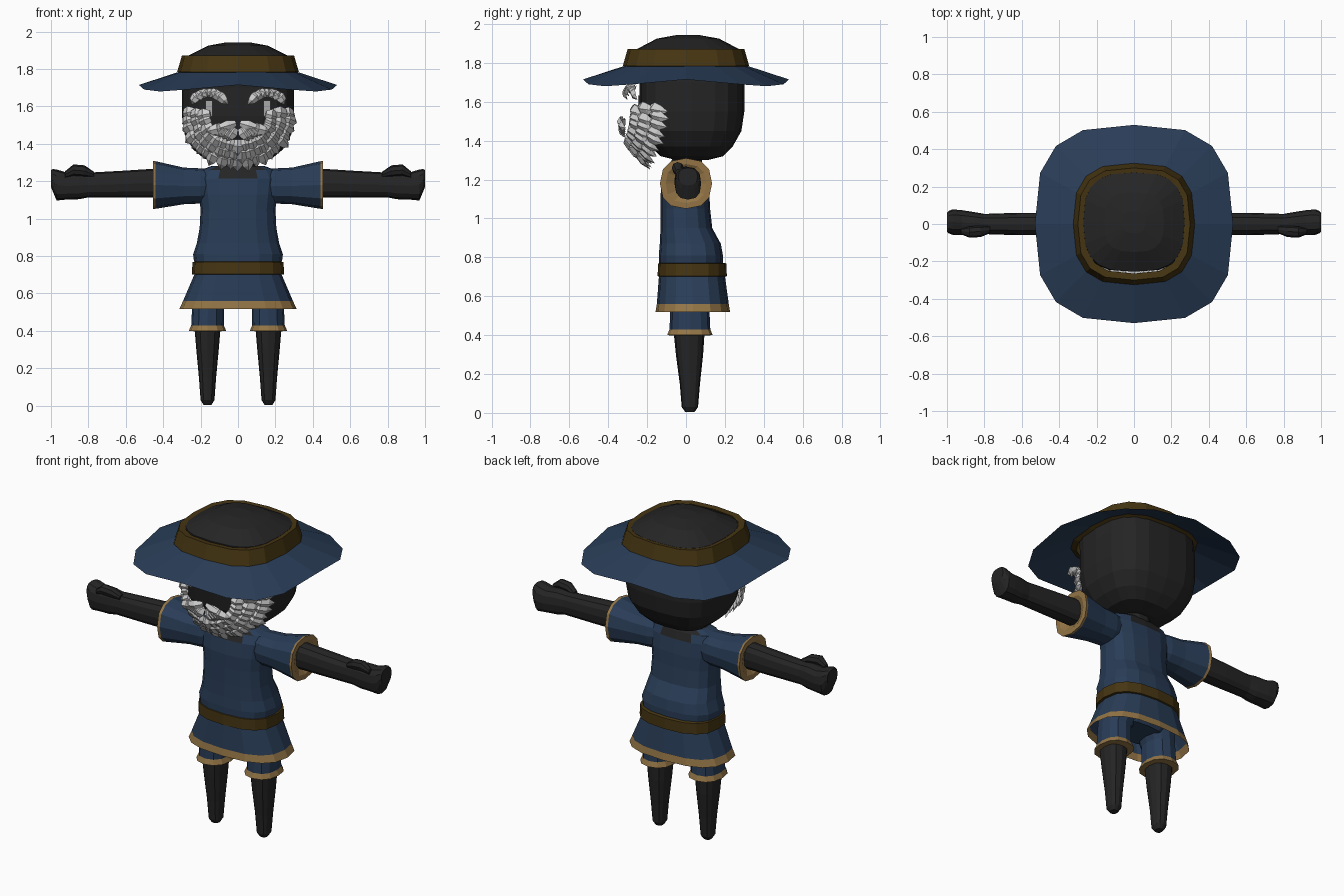
import bpy, bmesh, math, random
from mathutils import Vector

random.seed(4)
cube = bpy.data.objects.get("Cube")
if cube:
    bpy.data.objects.remove(cube)


def material(name, rgb):
    m = bpy.data.materials.new(name)
    m.use_nodes = True
    m.diffuse_color = (*rgb, 1)
    node = next(n for n in m.node_tree.nodes if n.type == 'BSDF_PRINCIPLED')
    node.inputs["Base Color"].default_value = (*rgb, 1)
    return m


BLUE = material("blue cloth", (0.022, 0.046, 0.095))
BLACK = material("black skin", (0.018, 0.018, 0.018))
BROWN = material("brown leather", (0.06, 0.035, 0.006))
TAN = material("tan trim", (0.29, 0.175, 0.06))
HAIR = material("white hair", (0.62, 0.62, 0.62))
EYE = material("grey eye", (0.4, 0.4, 0.4))


def finish(name, bm, mats):
    bmesh.ops.recalc_face_normals(bm, faces=bm.faces)
    mesh = bpy.data.meshes.new(name)
    bm.to_mesh(mesh)
    bm.free()
    for m in mats:
        mesh.materials.append(m)
    obj = bpy.data.objects.new(name, mesh)
    bpy.context.collection.objects.link(obj)
    return obj


def power(v, n):
    return math.copysign(abs(v) ** (2 / n), v)


def loft(name, rings, mats, bands=None, sides=16, n=2.6, axis='z', caps=True):
    """Rings are (position along axis, centre u, centre v, radius u, radius v)."""
    bm = bmesh.new()
    loops = []
    for p, cu, cv, ru, rv in rings:
        loop = []
        for i in range(sides):
            a = math.tau * i / sides
            u, v = cu + ru * power(math.cos(a), n), cv + rv * power(math.sin(a), n)
            loop.append(bm.verts.new((u, v, p) if axis == 'z' else (p, u, v)))
        loops.append(loop)
    for k in range(len(loops) - 1):
        for i in range(sides):
            j = (i + 1) % sides
            f = bm.faces.new((loops[k][i], loops[k][j], loops[k + 1][j], loops[k + 1][i]))
            f.material_index = bands[k] if bands else 0
    if caps:
        for k, loop in ((0, loops[0]), (-1, loops[-1])):
            bm.faces.new(loop).material_index = bands[k] if bands else 0
    return finish(name, bm, mats)


# Head and neck
loft("head", [(1.3, 0, .03, .09, .08), (1.32, 0, .03, .18, .16), (1.37, 0, .03, .24, .21),
              (1.45, 0, .03, .285, .255), (1.55, 0, .03, .3, .27), (1.7, 0, .03, .3, .27),
              (1.8, 0, .02, .295, .275), (1.87, 0, .01, .27, .265), (1.925, 0, .01, .16, .16),
              (1.943, 0, .01, .06, .06)], [BLACK], sides=20, n=2.9)
loft("neck", [(1.24, 0, 0, .1, .085), (1.36, 0, .01, .085, .08)], [BLACK], sides=10, n=2)

# Hat brim, drooping at the corners, and its band
brim = loft("hat_brim", [(1.715, 0, 0, .53, .53), (1.79, 0, 0, .3, .3)], [BLUE], n=2.9, caps=False)
for v in brim.data.vertices:
    if v.co.z < 1.75:
        v.co.z -= .035 * math.sin(2 * math.atan2(v.co.y, v.co.x)) ** 2
loft("hat_band", [(1.77, 0, 0, .29, .29), (1.785, 0, 0, .325, .325), (1.872, 0, 0, .3, .3),
                  (1.868, 0, 0, .265, .265)], [BROWN], n=2.9, caps=False)

# Tunic with an open neckline
tunic = loft("tunic", [(.77, 0, .025, .235, .165), (.81, 0, .025, .24, .165), (.87, 0, .022, .22, .157),
                       (.95, 0, .002, .205, .133), (1.05, 0, -.003, .2, .127), (1.13, 0, -.005, .21, .125),
                       (1.215, 0, -.005, .22, .113), (1.26, 0, 0, .2, .092), (1.282, 0, 0, .14, .075)],
             [BLUE, BLACK], n=2.6)
for f in tunic.data.polygons:
    reach = .07 if f.center.z < 1.25 else .13
    if f.center.z > 1.22 and abs(f.center.x) < reach:
        f.material_index = 1

# Belt, skirt and hips
loft("belt", [(.7, 0, .032, .225, .165), (.703, 0, .032, .247, .178), (.768, 0, .032, .243, .176),
              (.772, 0, .032, .22, .165)], [BROWN])
loft("skirt", [(.518, 0, .035, .313, .192), (.56, 0, .035, .294, .185), (.72, 0, .03, .225, .168)],
     [TAN, BLUE], bands=[0, 1], caps=False)
loft("shorts_hips", [(.57, 0, .025, .16, .1), (.62, 0, .025, .22, .13), (.72, 0, .028, .215, .15)], [BLUE])

# Limbs, mirrored
for s, side in ((1, "left"), (-1, "right")):
    x = .163 * s
    loft(side + "_shorts_leg", [(.397, x, .02, .06, .07), (.4, x, .02, .1, .117), (.43, x, .02, .087, .105),
                                (.54, x * .98, .02, .085, .1), (.64, x * .8, .025, .1, .12)],
         [TAN, BLUE], bands=[0, 0, 1, 1], sides=12, n=2.3)
    loft(side + "_leg", [(.005, x, .02, .022, .024), (.03, x, .02, .037, .042), (.15, x, .02, .046, .052),
                         (.3, x, .018, .06, .07), (.42, x, .016, .07, .08)], [BLACK], sides=12, n=2.5)

    def limb(name, rings, mats, **kw):
        loft(side + name, [(r[0] * s, *r[1:]) for r in rings], mats, axis='x', **kw)

    limb("_sleeve", [(.1, 0, 1.18, .07, .08), (.2, 0, 1.175, .098, .094), (.29, 0, 1.175, .105, .098),
                     (.44, 0, 1.18, .13, .127), (.455, 0, 1.18, .134, .13), (.455, 0, 1.18, .105, .1),
                     (.435, 0, 1.18, .06, .07)], [BLUE, TAN], bands=[0, 0, 0, 1, 1, 1], sides=12, n=2.4)
    limb("_arm", [(.3, 0, 1.19, .05, .065), (.45, 0, 1.19, .06, .077), (.62, 0, 1.185, .06, .071),
                  (.8, 0, 1.18, .054, .066), (.85, .003, 1.178, .06, .074), (.92, .008, 1.175, .066, .073),
                  (.97, .01, 1.18, .068, .083), (.99, .01, 1.205, .06, .06), (1, .01, 1.215, .05, .045)],
         [BLACK], sides=12, n=2.5)
    limb("_thumb", [(.77, -.03, 1.235, .02, .015), (.82, -.04, 1.255, .03, .03), (.88, -.043, 1.26, .03, .03),
                    (.925, -.04, 1.235, .015, .018)], [BLACK], sides=8, n=2.2)

    # Eyes
    bm = bmesh.new()
    bmesh.ops.create_cube(bm, size=1)
    for v in bm.verts:
        v.co = (v.co.x * .037 + .156 * s, v.co.y * .009 - .243, v.co.z * .085 + 1.59)
    finish(side + "_eye", bm, [EYE])


def tuft(bm, a, b, w):
    """Ridged leaf of hair from a to b."""
    a, b = Vector(a), Vector(b)
    out = Vector((a.x * 2.5, -1, 0)).normalized()
    across = (b - a).cross(out).normalized()
    loops = []
    for t, k in ((0, .5), (.35, 1), (.7, .75)):
        c = a.lerp(b, t) + out * .02 * math.sin(math.pi * t)
        pts = (c + across * w * k, c + out * w * .6 * k, c - across * w * k, c - out * w * .3 * k)
        loops.append([bm.verts.new(p) for p in pts])
    tip = bm.verts.new(b)
    for i in range(4):
        j = (i + 1) % 4
        for p, q in zip(loops, loops[1:]):
            bm.faces.new((p[i], p[j], q[j], q[i]))
        bm.faces.new((loops[-1][i], loops[-1][j], tip))
    bm.faces.new(loops[0])


# Beard in three overlapping rows around the jaw
bm = bmesh.new()
for radius, depth, count in ((.82, -.235, 21), (.66, -.275, 18), (.52, -.3, 15)):
    for i in range(count):
        a = math.radians(176 + 188 * i / (count - 1)) + random.uniform(-.04, .04)
        ends = []
        for r, push in ((radius, 0), (radius + random.uniform(.22, .3), .05)):
            px = .285 * r * math.cos(a)
            ends.append((px, depth + push + px * px, 1.555 + .255 * r * math.sin(a) - push * .5))
        tuft(bm, *ends, .036)
finish("beard", bm, [HAIR])

# Moustache sweeping out from under the nose
bm = bmesh.new()
for s in (1, -1):
    for i in range(6):
        t = i / 5
        tuft(bm, (s * (.012 + .06 * t), -.315, 1.485 + .02 * math.sin(3 * t)),
             (s * (.06 + .11 * t), -.31, 1.415 + .05 * t), .03)
    tuft(bm, (s * .01, -.325, 1.51), (s * .13, -.315, 1.475), .028)
finish("moustache", bm, [HAIR])

# Bushy eyebrows
bm = bmesh.new()
for s in (1, -1):
    for i in range(7):
        t = i / 6
        arch = math.sin(math.pi * t)
        tuft(bm, (s * (.11 + .09 * t), -.29 + .03 * t, 1.675 + .02 * arch),
             (s * (.05 + .2 * t), -.3 + .05 * t, 1.61 + .035 * arch), .028)
finish("eyebrows", bm, [HAIR])
